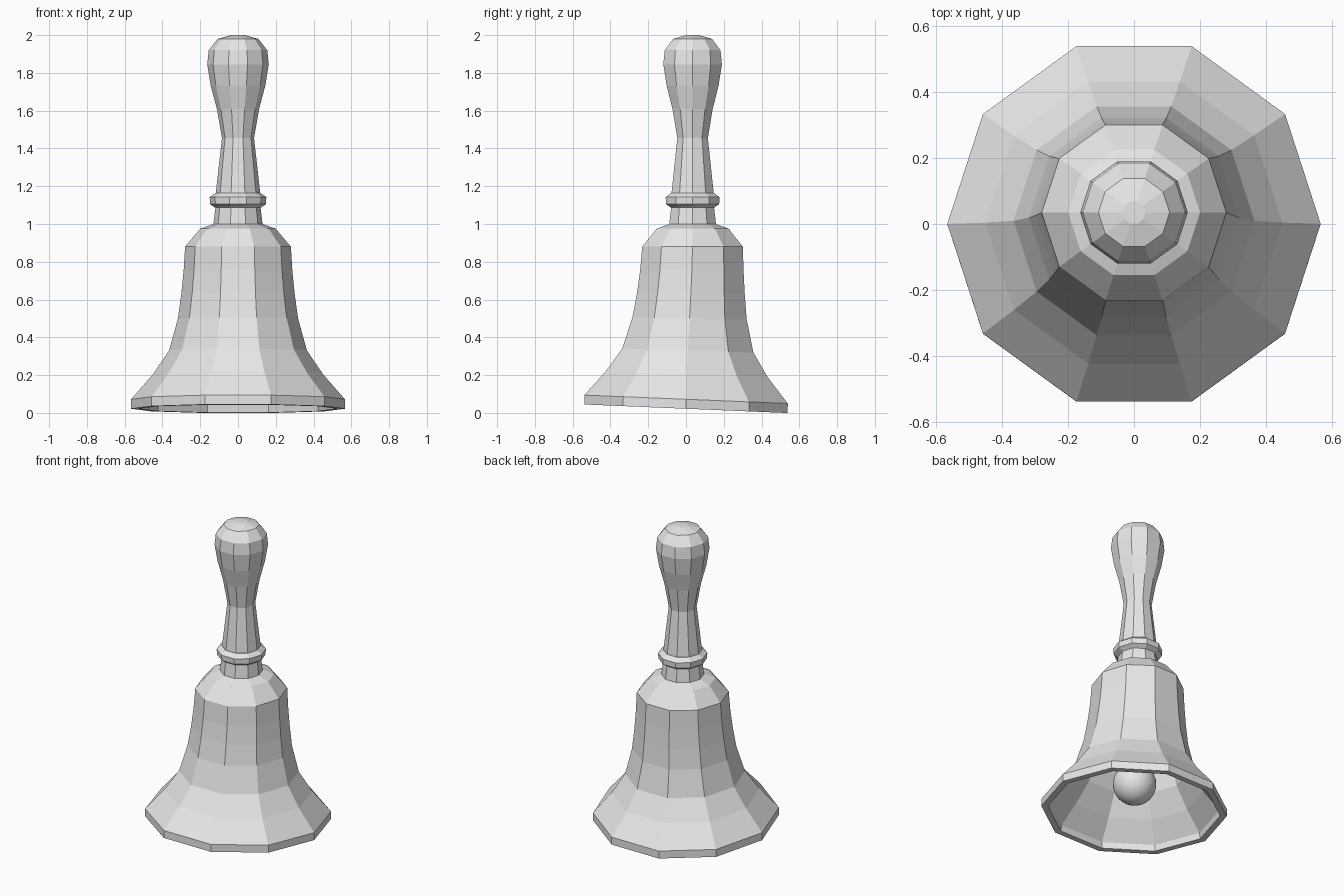
import bpy, bmesh, math
from mathutils import Vector

SIDES = 10

cube = bpy.data.objects.get("Cube")
if cube:
    bpy.data.objects.remove(cube, do_unlink=True)

metal = bpy.data.materials.new("light grey")
metal.use_nodes = True
grey = (0.8, 0.8, 0.8, 1)
metal.diffuse_color = grey
metal.node_tree.nodes["Principled BSDF"].inputs["Base Color"].default_value = grey


def lean(p):
    """Tip the mouth of the bell slightly, easing to upright at the shoulder."""
    t = min(max(p.z / 0.95, 0), 1)
    s = t * t * (3 - 2 * t)
    return Vector((p.x, p.y + 0.035 * s, p.z - 0.042 * p.y * (1 - s)))


def add_object(name, bm):
    bmesh.ops.recalc_face_normals(bm, faces=bm.faces)
    mesh = bpy.data.meshes.new(name)
    bm.to_mesh(mesh)
    bm.free()
    mesh.materials.append(metal)
    obj = bpy.data.objects.new(name, mesh)
    bpy.context.collection.objects.link(obj)
    return obj


def lathe(name, profile, loop=False):
    """Spin (radius, height) points into a faceted solid; loop joins last to first."""
    bm = bmesh.new()
    rings = []
    for r, z in profile:
        angles = [math.tau * i / SIDES for i in range(SIDES)]
        rings.append([bm.verts.new(lean(Vector((r * math.cos(a), r * math.sin(a), z))))
                      for a in angles])
    pairs = list(zip(rings, rings[1:]))
    if loop:
        pairs.append((rings[-1], rings[0]))
    else:
        bm.faces.new(rings[0])
        bm.faces.new(rings[-1])
    for a, b in pairs:
        for i in range(SIDES):
            j = (i + 1) % SIDES
            bm.faces.new((a[i], a[j], b[j], b[i]))
    return add_object(name, bm)


# Flared bell with a thick, hollow wall
lathe("bell_body", [
    (0.13, 1.0), (0.20, 0.975), (0.28, 0.88), (0.288, 0.75), (0.30, 0.63),
    (0.318, 0.50), (0.365, 0.33), (0.45, 0.205), (0.566, 0.072), (0.566, 0.022),
    (0.525, 0.022), (0.52, 0.062), (0.42, 0.185), (0.33, 0.32), (0.28, 0.50),
    (0.26, 0.63), (0.245, 0.85), (0.17, 0.94), (0.10, 0.96)], loop=True)

# Neck between the bell and the collar
lathe("neck", [(0.13, 0.95), (0.13, 1.0), (0.118, 1.10)])

# Raised collar ring
lathe("collar", [(0.115, 1.083), (0.148, 1.105), (0.15, 1.142), (0.119, 1.165)])

# Grip that narrows at the waist and swells to a rounded end
lathe("handle", [
    (0.119, 1.15), (0.085, 1.455), (0.112, 1.61), (0.144, 1.73),
    (0.163, 1.845), (0.155, 1.92), (0.108, 1.98), (0.035, 2.0)])

# Clapper ball and the rod it hangs from
bm = bmesh.new()
bmesh.ops.create_uvsphere(bm, u_segments=32, v_segments=16, radius=0.132)
for v in bm.verts:
    v.co += Vector((0, 0.005, 0.21))
for f in bm.faces:
    f.smooth = True
add_object("clapper_ball", bm)
lathe("clapper_rod", [(0.02, 0.25), (0.02, 0.97)])
